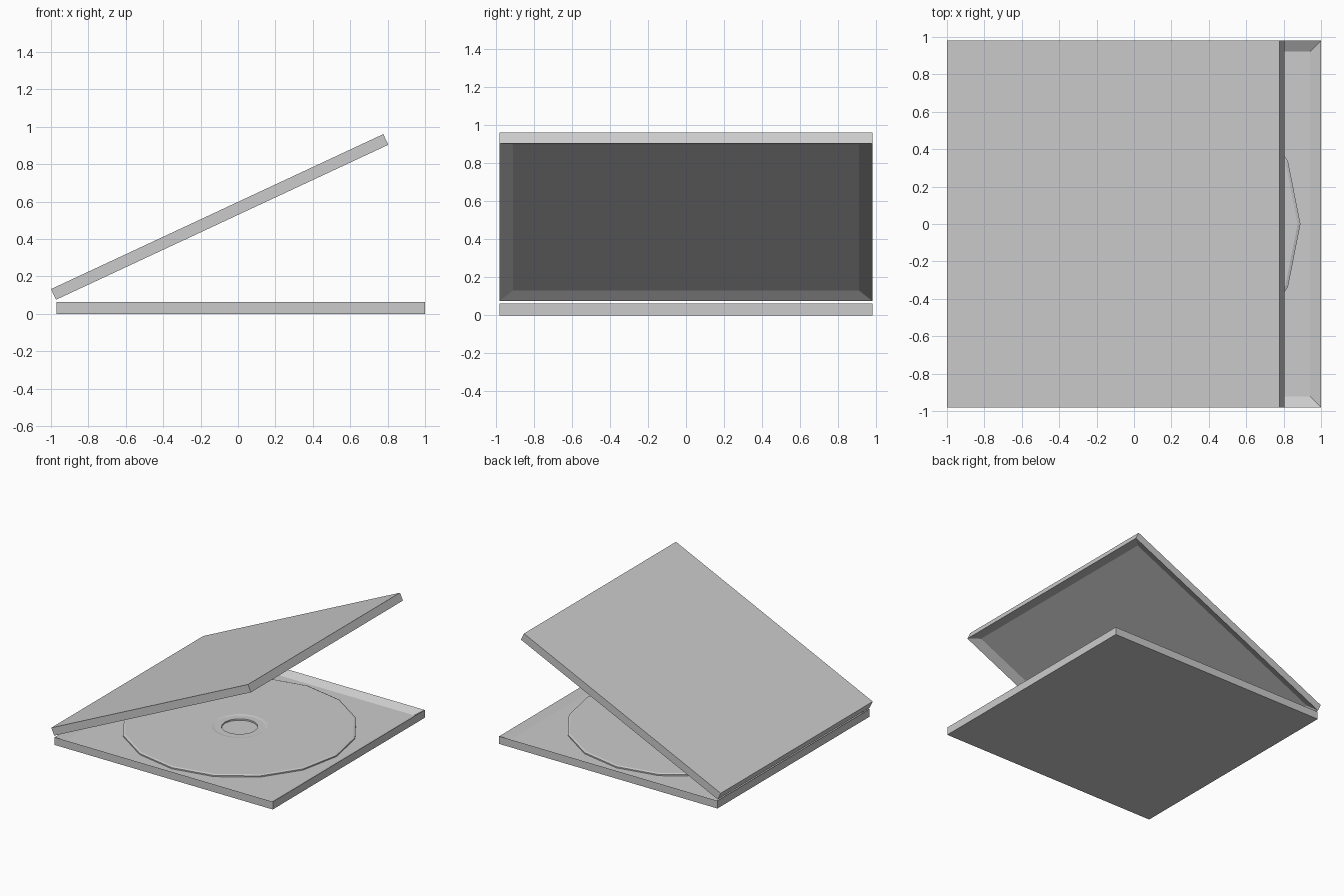
import bpy, bmesh, math
from mathutils import Matrix, Vector

if "Cube" in bpy.data.objects:
    bpy.data.objects.remove(bpy.data.objects["Cube"])


def finish(bm, name):
    bmesh.ops.recalc_face_normals(bm, faces=bm.faces)
    mesh = bpy.data.meshes.new(name)
    bm.to_mesh(mesh)
    bm.free()
    ob = bpy.data.objects.new(name, mesh)
    bpy.context.collection.objects.link(ob)
    return ob


def pan(name, length, width, height, rim, depth, side):
    """Shallow box from x = 0, z = 0, hollowed on its top (side=1) or underside (side=-1)."""
    bm = bmesh.new()
    bmesh.ops.create_cube(bm, size=1)
    for v in bm.verts:
        v.co = Vector(((v.co.x + .5) * length, v.co.y * width, (v.co.z + .5) * height))
    bm.normal_update()
    face = next(f for f in bm.faces if f.normal.z * side > .9)
    bmesh.ops.inset_region(bm, faces=[face], thickness=rim, use_even_offset=True)
    bmesh.ops.translate(bm, verts=face.verts[:], vec=(0, 0, -side * depth))
    return finish(bm, name)


def lathe(name, profile, steps):
    """Spin a closed (radius, z) outline around the z axis."""
    bm = bmesh.new()
    vs = [bm.verts.new((r, 0, z)) for r, z in profile]
    es = [bm.edges.new((vs[i], vs[(i + 1) % len(vs)])) for i in range(len(vs))]
    bmesh.ops.spin(bm, geom=vs + es, cent=(0, 0, 0), axis=(0, 0, 1),
                   angle=math.tau, steps=steps)
    bmesh.ops.remove_doubles(bm, verts=bm.verts, dist=1e-5)
    return finish(bm, name)


# Tray half of the case, with a raised rim
base = pan("case_base", 1.97, 1.96, .063, .058, .036, 1)
base.location.x = -.97

# Open lid, tilted up from the hinge side
lid = pan("case_lid", 1.96, 1.96, .063, .07, .028, -1)
lid.matrix_world = (Matrix.Translation((-.973, 0, .075))
                    @ Matrix.Rotation(math.radians(-25), 4, 'Y'))

# Disc with a bevelled edge, centre hole and shallow hub ring
disc = lathe("disc", [(.135, .028), (.135, .04), (.19, .04), (.21, .044),
                      (.86, .044), (.875, .038), (.875, .028)], 16)
disc.location.x = .015
